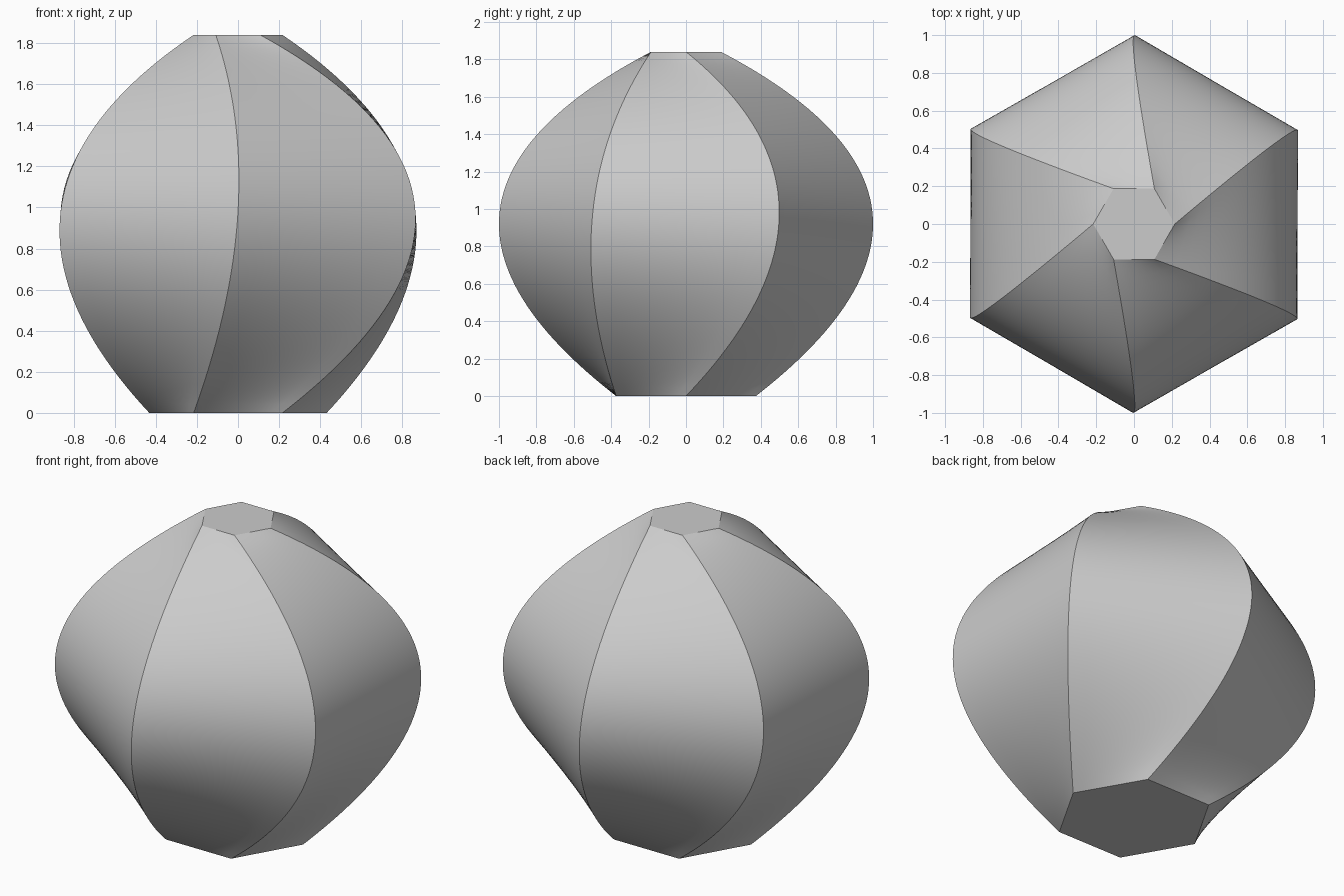
import bpy, bmesh
from math import cos, sin, radians
from mathutils import Vector

cube = bpy.data.objects.get("Cube")
if cube:
    bpy.data.objects.remove(cube, do_unlink=True)

SIDES, ROWS, COLS = 6, 48, 8
# Hexagon sections: radius, height, corner angle
SECTIONS = [(0.432, 0.0, 0), (0.997, 0.98, 30), (0.216, 1.84, 0)]


def corner(side, t):
    """Point on a corner curve: a parabola through the three sections."""
    weights = (2 * (t - 0.5) * (t - 1), 4 * t * (1 - t), 2 * t * (t - 0.5))
    point = Vector()
    for w, (r, z, turn) in zip(weights, SECTIONS):
        a = radians(60 * side + turn)
        point += w * Vector((r * cos(a), r * sin(a), z))
    return point


# Twisted hexagonal body: straight lines between neighbouring corner curves
bm = bmesh.new()
rings = []
for row in range(ROWS + 1):
    t = row / ROWS
    rings.append([bm.verts.new(corner(s, t).lerp(corner(s + 1, t), c / COLS))
                  for s in range(SIDES) for c in range(COLS)])

count = SIDES * COLS
for low, high in zip(rings, rings[1:]):
    for i in range(count):
        j = (i + 1) % count
        bm.faces.new((low[i], low[j], high[j], high[i])).smooth = True

# Flat ends
ends = [bm.faces.new(rings[0][::-1]), bm.faces.new(rings[-1])]

# Crisp corner curves and rims
for end in ends:
    for edge in end.edges:
        edge.smooth = False
for low, high in zip(rings, rings[1:]):
    for i in range(0, count, COLS):
        bm.edges.get((low[i], high[i])).smooth = False

mesh = bpy.data.meshes.new("twisted_hexagon_body")
bm.to_mesh(mesh)
bm.free()

# Single plain grey
grey = bpy.data.materials.new("light_grey")
grey.use_nodes = True
colour = (0.6, 0.6, 0.6, 1)
grey.diffuse_color = colour
grey.node_tree.nodes["Principled BSDF"].inputs["Base Color"].default_value = colour
mesh.materials.append(grey)

body = bpy.data.objects.new("twisted_hexagon_body", mesh)
bpy.context.collection.objects.link(body)
